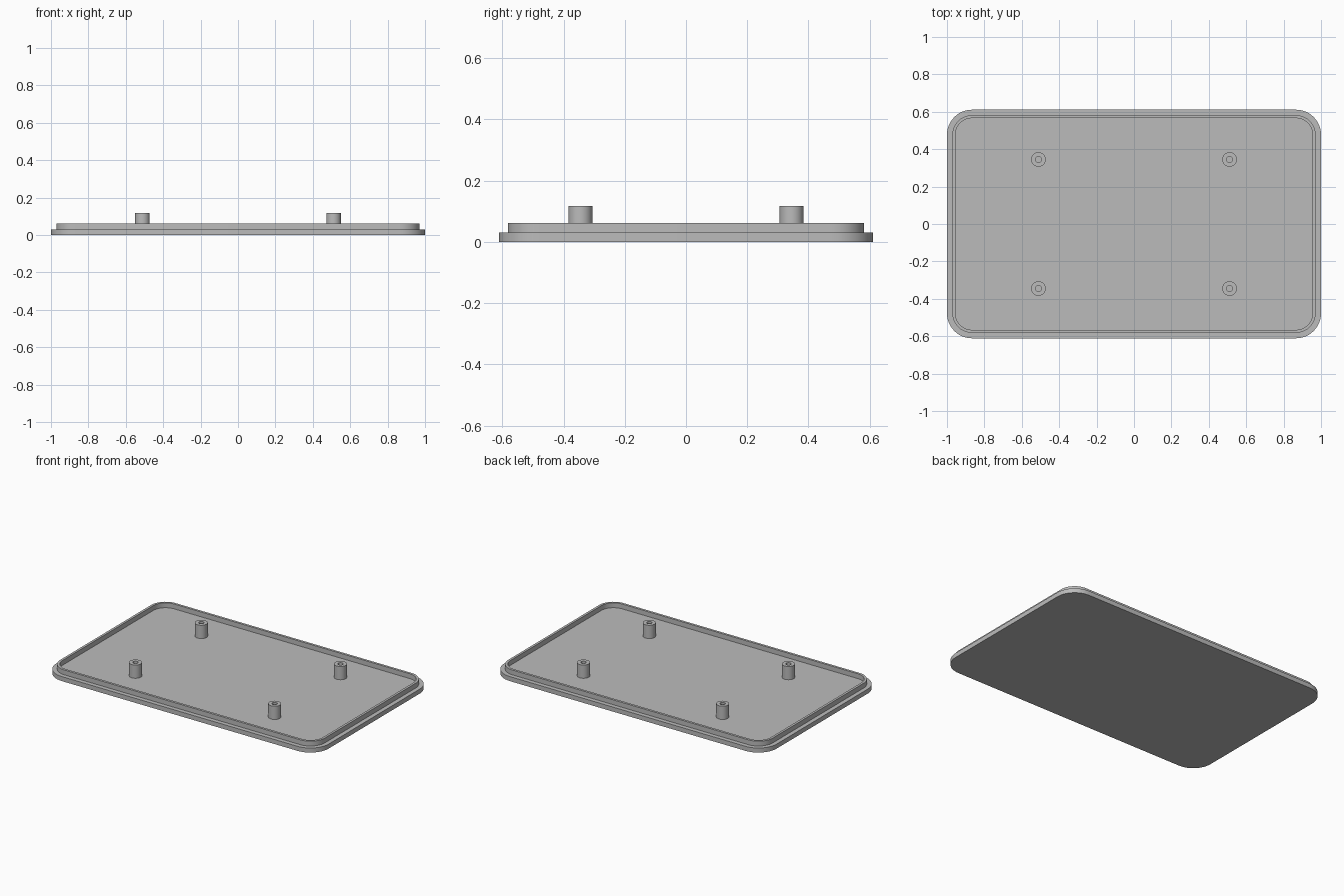
import bpy
import bmesh
from math import cos, sin, pi, radians

cube = bpy.data.objects.get("Cube")
if cube:
    bpy.data.objects.remove(cube)

# Single grey plastic
grey = bpy.data.materials.new("grey_plastic")
grey.use_nodes = True
colour = (0.5, 0.5, 0.5, 1)
grey.diffuse_color = colour
grey.node_tree.nodes["Principled BSDF"].inputs["Base Color"].default_value = colour

HALF_X, HALF_Y, CORNER = 1.0, 0.611, 0.134
FLOOR, RIM_TOP, POST_TOP = 0.03, 0.062, 0.118


def rounded_rect(inset, z, steps=12):
    """Outline of the lid, moved inwards by inset."""
    r = CORNER - inset
    cx, cy = HALF_X - CORNER, HALF_Y - CORNER
    points = []
    for quarter, (sx, sy) in enumerate([(1, 1), (-1, 1), (-1, -1), (1, -1)]):
        for i in range(steps + 1):
            a = (quarter + i / steps) * pi / 2
            points.append((sx * cx + r * cos(a), sy * cy + r * sin(a), z))
    return points


def circle(r, z, sides=32):
    return [(r * cos(2 * pi * i / sides), r * sin(2 * pi * i / sides), z)
            for i in range(sides)]


def loft(name, outlines, capped):
    """Skin a sequence of matching outlines into one object."""
    bm = bmesh.new()
    rings = [[bm.verts.new(p) for p in outline] for outline in outlines]
    for low, high in zip(rings, rings[1:]):
        for i in range(len(low)):
            j = (i + 1) % len(low)
            bm.faces.new((low[i], low[j], high[j], high[i]))
    if capped:
        bm.faces.new(rings[0][::-1])
        bm.faces.new(rings[-1])
    mesh = bpy.data.meshes.new(name)
    bm.to_mesh(mesh)
    bm.free()
    mesh.materials.append(grey)
    obj = bpy.data.objects.new(name, mesh)
    bpy.context.collection.objects.link(obj)
    bpy.ops.object.select_all(action="DESELECT")
    obj.select_set(True)
    bpy.context.view_layer.objects.active = obj
    bpy.ops.object.shade_smooth_by_angle(angle=radians(30))
    return obj


# Lid plate with its raised rim, from the underside up and over to the floor
lid_section = [(0, 0), (0, FLOOR), (0.029, FLOOR), (0.029, RIM_TOP),
               (0.045, RIM_TOP), (0.045, FLOOR)]
loft("lid_plate", [rounded_rect(inset, z) for inset, z in lid_section], True)

# Four hollow screw posts standing on the floor
post_section = [(0.039, FLOOR), (0.039, POST_TOP), (0.016, POST_TOP), (0.016, FLOOR)]
for side, x in (("left", 0.511), ("right", -0.511)):
    for end, y in (("front", -0.345), ("back", 0.345)):
        post = loft(f"{end}_{side}_screw_post",
                    [circle(r, z) for r, z in post_section], False)
        post.location = (x, y, 0)
